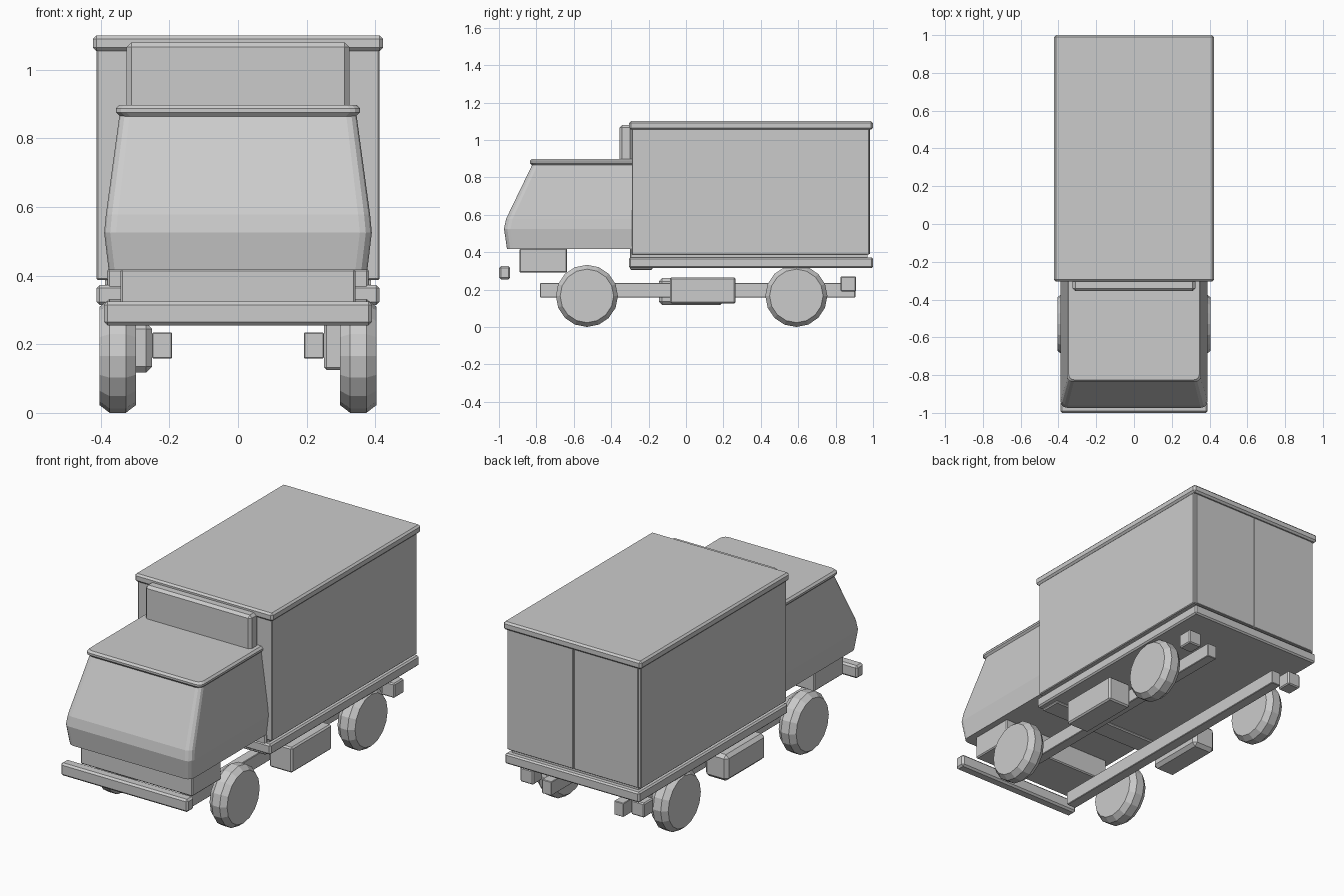
import bpy, bmesh, math
from mathutils import Vector

cube = bpy.data.objects.get("Cube")
if cube:
    bpy.data.objects.remove(cube, do_unlink=True)

# One plain paint for the whole truck
grey = bpy.data.materials.new("plain_grey")
grey.use_nodes = True
COLOUR = (0.6, 0.6, 0.6, 1)
grey.diffuse_color = COLOUR
grey.node_tree.nodes["Principled BSDF"].inputs["Base Color"].default_value = COLOUR


def finish(name, bm):
    bmesh.ops.recalc_face_normals(bm, faces=bm.faces)
    mesh = bpy.data.meshes.new(name)
    bm.to_mesh(mesh)
    bm.free()
    mesh.materials.append(grey)
    obj = bpy.data.objects.new(name, mesh)
    bpy.context.collection.objects.link(obj)
    return obj


def box(name, x, y, z, bevel=0.006):
    """Bevelled block spanning the given (low, high) ranges."""
    bm = bmesh.new()
    bmesh.ops.create_cube(bm, size=1)
    for v in bm.verts:
        v.co = Vector([(r[0] + r[1]) / 2 + c * (r[1] - r[0]) for r, c in zip((x, y, z), v.co)])
    if bevel:
        bmesh.ops.bevel(bm, geom=bm.edges[:], offset=bevel, segments=1, affect='EDGES')
    return finish(name, bm)


def pair(name, x, y, z, bevel=0.006):
    """The same block on both sides."""
    box("left_" + name, x, y, z, bevel)
    box("right_" + name, (-x[1], -x[0]), y, z, bevel)


def loft(name, rings):
    """Join closed rings of equal length and cap both ends."""
    bm = bmesh.new()
    loops = [[bm.verts.new(p) for p in ring] for ring in rings]
    for a, b in zip(loops, loops[1:]):
        for i in range(len(a)):
            j = (i + 1) % len(a)
            bm.faces.new((a[i], a[j], b[j], b[i]))
    bm.faces.new(loops[0])
    bm.faces.new(loops[-1])
    return finish(name, bm)


def cab_ring(width, front, z, radius, back=-0.28, steps=3):
    """Plan outline with rounded front corners."""
    half = [(width, back)]
    for i in range(steps + 1):
        a = math.pi / 2 * i / steps
        half.append((width - radius + radius * math.cos(a),
                     front + radius - radius * math.sin(a)))
    outline = half + [(-x, y) for x, y in reversed(half)]
    return [(x, y, z) for x, y in outline]


# Cab shell and its roof lip
loft("cab", [cab_ring(0.377, -0.957, 0.416, 0.035),
             cab_ring(0.39, -0.973, 0.525, 0.035),
             cab_ring(0.385, -0.962, 0.578, 0.035),
             cab_ring(0.345, -0.82, 0.872, 0.03)])
loft("cab_roof", [cab_ring(0.343, -0.823, 0.863, 0.03),
                  cab_ring(0.356, -0.835, 0.876, 0.03),
                  cab_ring(0.356, -0.835, 0.887, 0.03),
                  cab_ring(0.346, -0.825, 0.898, 0.03)])
box("cab_lower_block", (-0.343, 0.343), (-0.89, -0.635), (0.29, 0.42))
box("cab_mount", (-0.38, 0.38), (-0.3, -0.18), (0.305, 0.42))
box("front_bumper", (-0.39, 0.39), (-1.0, -0.94), (0.255, 0.325), 0.01)
box("wind_deflector", (-0.325, 0.325), (-0.355, -0.285), (0.88, 1.08), 0.014)

# Cargo body
box("cargo_body", (-0.412, 0.412), (-0.29, 0.98), (0.387, 1.065), 0.004)
box("cargo_spacer", (-0.388, 0.388), (-0.28, 0.97), (0.36, 0.395), 0)
box("cargo_roof", (-0.423, 0.423), (-0.305, 1.0), (1.055, 1.1), 0.01)
box("cargo_floor", (-0.412, 0.412), (-0.305, 1.0), (0.315, 0.372), 0.008)
pair("rear_door", (0.003, 0.395), (0.976, 0.985), (0.39, 1.055), 0.002)

# Chassis
pair("chassis_rail", (0.192, 0.25), (-0.78, 0.905), (0.158, 0.235), 0.003)
box("left_tank", (0.25, 0.39), (-0.085, 0.265), (0.125, 0.265), 0.008)
box("right_tank", (-0.39, -0.25), (-0.145, 0.2), (0.117, 0.262), 0.018)
pair("rear_bracket", (0.3, 0.38), (0.825, 0.91), (0.19, 0.27))

# Wheels with chamfered shoulders
SIDES = 16
for side, sign in (("left", 1), ("right", -1)):
    for end, y in (("front", -0.53), ("rear", 0.59)):
        rings = []
        for x, r in ((0.297, 0.143), (0.327, 0.166), (0.374, 0.166), (0.404, 0.143)):
            rings.append([(sign * x, y + r * math.sin(math.tau * i / SIDES),
                           0.166 + r * math.cos(math.tau * i / SIDES)) for i in range(SIDES)])
        loft(f"{side}_{end}_wheel", rings)
